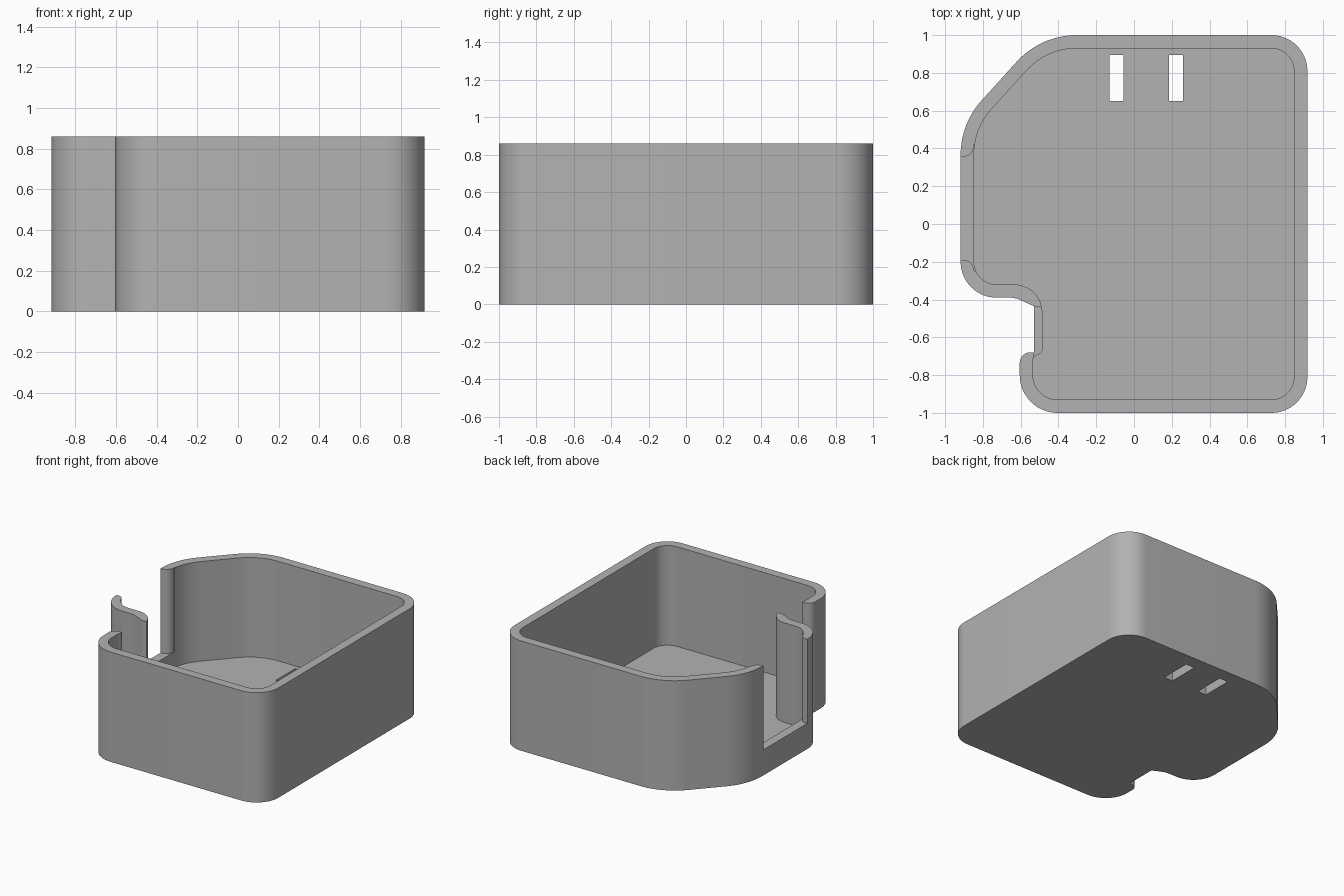
import bpy
import bmesh
import math
from mathutils import Vector

cube = bpy.data.objects.get("Cube")
if cube:
    bpy.data.objects.remove(cube, do_unlink=True)

HEIGHT, FLOOR, SILL = 0.86, 0.08, 0.2

grey = bpy.data.materials.new("plain_grey")
grey.use_nodes = True
colour = (0.45, 0.45, 0.45, 1)
grey.diffuse_color = colour
grey.node_tree.nodes["Principled BSDF"].inputs["Base Color"].default_value = colour


def rounded(corners, steps=14):
    """Outline from (x, y, radius) corners, each replaced by an arc."""
    out = []
    for i, (x, y, r) in enumerate(corners):
        p = Vector((x, y))
        if r == 0:
            out.append(p)
            continue
        a = (Vector(corners[i - 1][:2]) - p).normalized()
        b = (Vector(corners[(i + 1) % len(corners)][:2]) - p).normalized()
        half = a.angle(b) / 2
        start = p + a * (r / math.tan(half))
        centre = p + (a + b).normalized() * (r / math.sin(half))
        end = p + b * (r / math.tan(half))
        sweep = (start - centre).angle_signed(end - centre)
        for k in range(steps + 1):
            t = -sweep * k / steps
            d = start - centre
            out.append(centre + Vector((d.x * math.cos(t) - d.y * math.sin(t),
                                        d.x * math.sin(t) + d.y * math.cos(t))))
    return out


def prism(name, outline, z0, z1):
    bm = bmesh.new()
    face = bm.faces.new([bm.verts.new((p.x, p.y, z0)) for p in outline])
    top = bmesh.ops.extrude_face_region(bm, geom=[face])["geom"]
    verts = [v for v in top if isinstance(v, bmesh.types.BMVert)]
    bmesh.ops.translate(bm, verts=verts, vec=(0, 0, z1 - z0))
    bmesh.ops.recalc_face_normals(bm, faces=bm.faces)
    mesh = bpy.data.meshes.new(name)
    bm.to_mesh(mesh)
    bm.free()
    mesh.materials.append(grey)
    obj = bpy.data.objects.new(name, mesh)
    bpy.context.collection.objects.link(obj)
    return obj


def box(x0, x1, y0, y1):
    return rounded([(x0, y0, 0), (x1, y0, 0), (x1, y1, 0), (x0, y1, 0)])


# Outer wall outline, counter-clockwise from the front corner
outer = rounded([
    (0.918, -1, 0.19), (0.918, 1, 0.19),
    (-0.493, 1, 0.43), (-0.918, 0.532, 0.43),
    (-0.918, -0.39, 0.19), (-0.63, -0.39, 0.12), (-0.53, -0.435, 0),
    (-0.53, -0.68, 0), (-0.605, -0.68, 0.055), (-0.605, -1, 0.2)])

# Cavity outline
inner = rounded([
    (0.847, -0.93, 0.12), (0.847, 0.93, 0.12),
    (-0.462, 0.93, 0.36), (-0.847, 0.506, 0.36),
    (-0.847, -0.32, 0.12), (-0.485, -0.32, 0.15),
    (-0.485, -0.685, 0.03), (-0.535, -0.7, 0.03), (-0.535, -0.93, 0.13)])

# Wide side opening with rounded wall ends
opening = rounded([
    (-1, 0.355, 0), (-1, -0.19, 0), (-0.848, -0.19, 0.055), (-0.848, -0.25, 0),
    (-0.7, -0.25, 0), (-0.7, 0.42, 0), (-0.848, 0.42, 0), (-0.848, 0.355, 0.06)])

tray = prism("tray", outer, 0, HEIGHT)
cutters = [
    prism("cavity_cutter", inner, FLOOR, 1),
    prism("wide_opening_cutter", opening, SILL, 1.1),
    prism("narrow_opening_cutter", box(-0.531, -0.4, -0.72, -0.437), SILL, 1.2),
]
# Two slots through the floor
for x in (-0.13, 0.185):
    cutters.append(prism("floor_slot_cutter", box(x, x + 0.075, 0.65, 0.895), -0.1, 0.3))

bpy.context.view_layer.objects.active = tray
tray.select_set(True)
for cutter in cutters:
    cutter.hide_render = True
    mod = tray.modifiers.new("cut", "BOOLEAN")
    mod.operation = "DIFFERENCE"
    mod.solver = "EXACT"
    mod.object = cutter
    bpy.ops.object.modifier_apply(modifier=mod.name)
    bpy.data.objects.remove(cutter, do_unlink=True)

bpy.ops.object.shade_smooth_by_angle(angle=math.radians(30))
